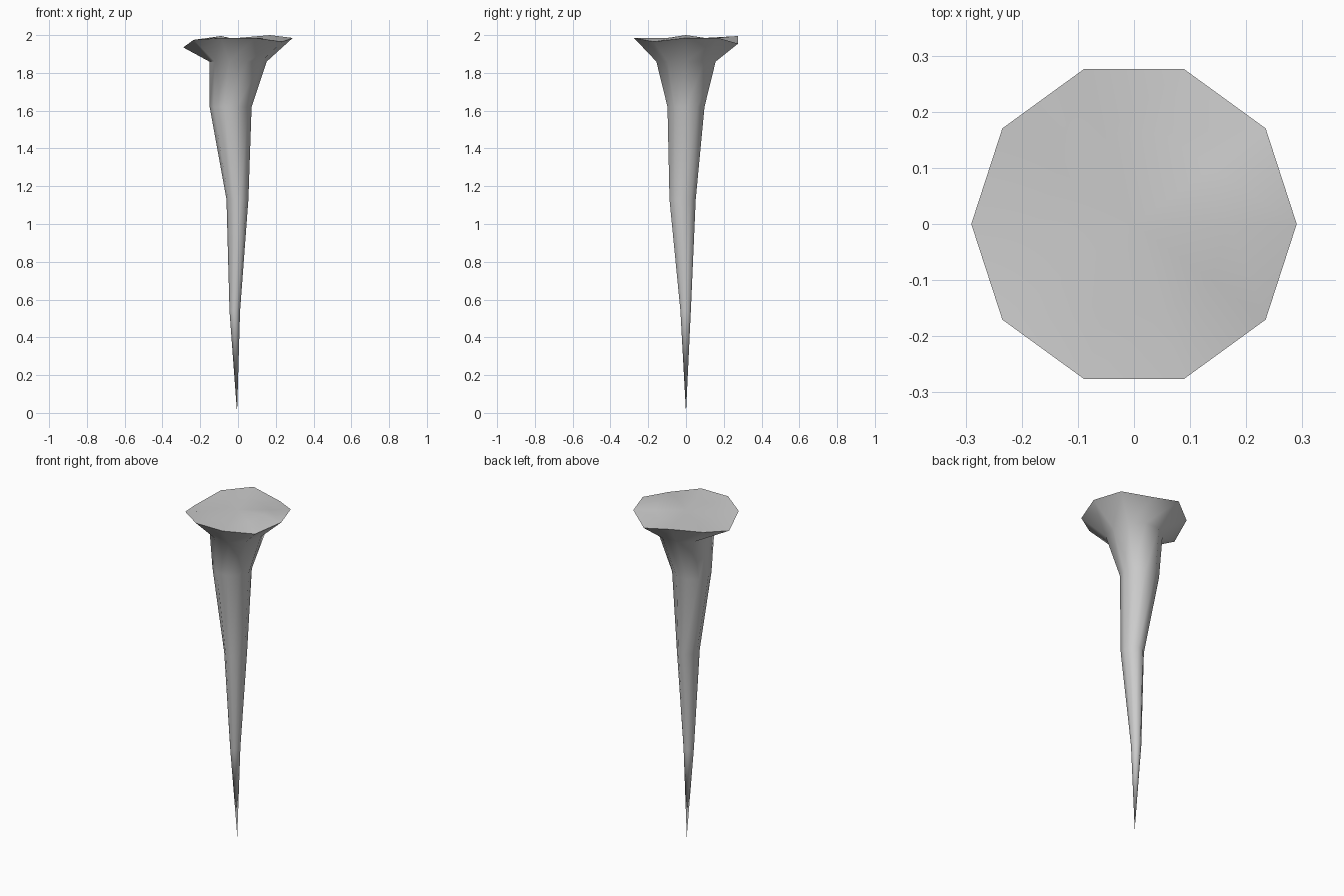
import bpy, bmesh, math

if "Cube" in bpy.data.objects:
    bpy.data.objects.remove(bpy.data.objects["Cube"])

SIDES = 10
# centre x, centre y, radius x, radius y, height
RINGS = [
    (-0.017, -0.002, 0.028, 0.029, 0.54),
    (-0.003, -0.018, 0.058, 0.073, 1.13),
    (-0.039, 0.000, 0.111, 0.103, 1.62),
    (0.000, 0.000, 0.152, 0.165, 1.86),
]
# uneven heights round the rim and the inner ring of the cap
RIM_Z = [1.985, 1.985, 1.955, 1.995, 1.975, 1.935, 1.975, 1.985, 1.985, 1.965]
CAP_Z = [2.0, 1.985, 1.975, 1.985, 1.985, 1.98, 1.98, 1.975, 1.98, 1.985]

bm = bmesh.new()


def ring(cx, cy, rx, ry, heights):
    return [bm.verts.new((cx + rx * math.cos(math.tau * i / SIDES),
                          cy + ry * math.sin(math.tau * i / SIDES), z))
            for i, z in enumerate(heights)]


# shaft, flared rim and cap as stacked rings
rings = [ring(cx, cy, rx, ry, [z] * SIDES) for cx, cy, rx, ry, z in RINGS]
rings.append(ring(0, 0, 0.29, 0.29, RIM_Z))
rings.append(ring(0, 0, 0.17, 0.17, CAP_Z))
for a, b in zip(rings, rings[1:]):
    for i in range(SIDES):
        j = (i + 1) % SIDES
        bm.faces.new((a[i], a[j], b[j], b[i]))

# pointed tip and cap centre
tip = bm.verts.new((-0.005, 0, 0))
centre = bm.verts.new((0, 0, 1.985))
for i in range(SIDES):
    j = (i + 1) % SIDES
    bm.faces.new((tip, rings[0][j], rings[0][i]))
    bm.faces.new((centre, rings[-1][i], rings[-1][j]))
bmesh.ops.recalc_face_normals(bm, faces=bm.faces[:])

mesh = bpy.data.meshes.new("stalactite")
bm.to_mesh(mesh)
bm.free()
obj = bpy.data.objects.new("stalactite", mesh)
bpy.context.collection.objects.link(obj)
bpy.context.view_layer.objects.active = obj
obj.select_set(True)
bpy.ops.object.shade_smooth_by_angle(angle=math.radians(50))
